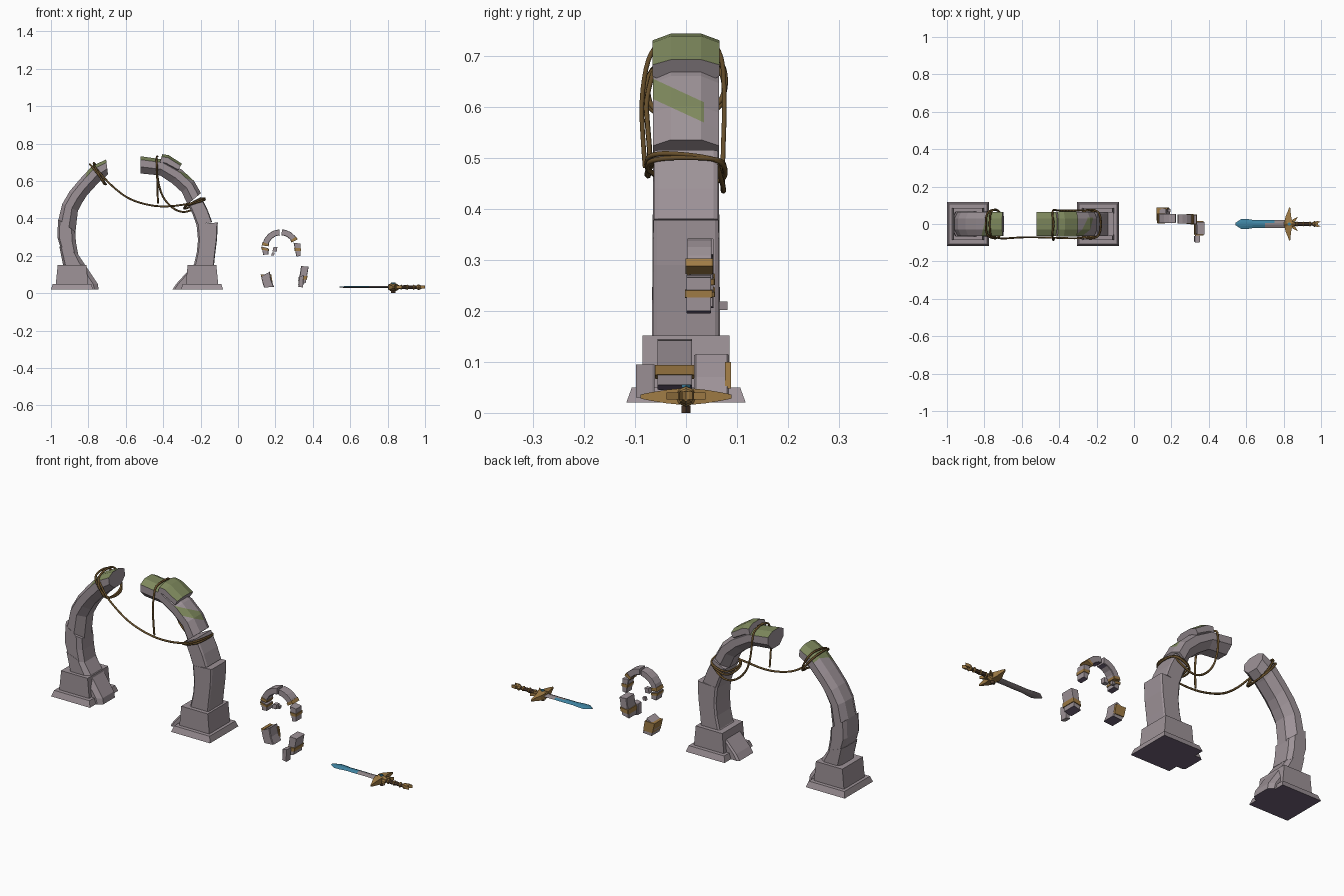
import bpy, bmesh, math
from mathutils import Vector

if "Cube" in bpy.data.objects:
    bpy.data.objects.remove(bpy.data.objects["Cube"])


def material(name, *rgb):
    m = bpy.data.materials.new(name)
    m.use_nodes = True
    m.diffuse_color = (*rgb, 1)
    m.node_tree.nodes["Principled BSDF"].inputs["Base Color"].default_value = (*rgb, 1)
    return m


STONE = material("stone", .34, .29, .313)
DARK = material("dark_stone", .16, .12, .19)
MOSS = material("moss", .21, .25, .11)
VINE = material("vine", .135, .078, .024)
BRASS = material("brass", .35, .2, .06)
STEEL = material("steel", .28, .24, .25)
BLUE = material("blue_glow", .05, .23, .36)
LEATHER = material("leather", .08, .045, .025)


def underside(c, n):
    return n.z < -.85


def loft(name, rings, *mats, cuts=(), rule=None):
    """Skin a list of rings; cut planes and a face rule give a second colour."""
    bm = bmesh.new()
    vs = [[bm.verts.new(p) for p in r] for r in rings]
    n = len(vs[0])
    for a, b in zip(vs, vs[1:]):
        for k in range(n):
            bm.faces.new((a[k], a[(k + 1) % n], b[(k + 1) % n], b[k]))
    bm.faces.new(vs[0])
    bm.faces.new(vs[-1])
    bmesh.ops.recalc_face_normals(bm, faces=bm.faces)
    for co, no in cuts:
        bmesh.ops.bisect_plane(bm, geom=bm.verts[:] + bm.edges[:] + bm.faces[:],
                               plane_co=co, plane_no=no)
    bm.normal_update()
    if rule:
        for f in bm.faces:
            f.material_index = int(rule(f.calc_center_median(), f.normal))
    me = bpy.data.meshes.new(name)
    bm.to_mesh(me)
    bm.free()
    for m in mats:
        me.materials.append(m)
    bpy.context.collection.objects.link(bpy.data.objects.new(name, me))


def section(st, w, y, ch):
    """Chamfered voussoir section between an outer and an inner point."""
    ox, oz, ix, iz = st
    half = [(0, ch - 1), (ch * .36, -1), (1 - ch * .7, -1), (1, ch - 1)]
    full = half + [(t, -s) for t, s in reversed(half)]
    return [(ox + (ix - ox) * t, y + s * w, oz + (iz - oz) * t) for t, s in full]


def stones(name, sts, *mats, w=.065, y=0, ch=.55, **kw):
    loft(name, [section(s, w, y, ch) for s in sts], *(mats or (STONE,)), **kw)


def rect(x0, x1, y0, y1, z):
    return [(x0, y0, z), (x1, y0, z), (x1, y1, z), (x0, y1, z)]


def rope(name, pts, cyclic=False, radius=.0052):
    cu = bpy.data.curves.new(name, "CURVE")
    cu.dimensions = "3D"
    cu.bevel_depth, cu.bevel_resolution, cu.resolution_u = radius, 1, 4
    sp = cu.splines.new("NURBS")
    sp.points.add(len(pts) - 1)
    for p, q in zip(sp.points, pts):
        p.co = (*q, 1)
    sp.order_u, sp.use_cyclic_u, sp.use_endpoint_u = 3, cyclic, not cyclic
    cu.materials.append(VINE)
    ob = bpy.data.objects.new(name, cu)
    bpy.context.collection.objects.link(ob)
    bpy.ops.object.select_all(action="DESELECT")
    ob.select_set(True)
    bpy.context.view_layer.objects.active = ob
    bpy.ops.object.convert(target="MESH")


# Plinths
for side, x0, x1 in (("right", -1, -.775), ("left", -.305, -.08)):
    loft(side + "_plinth_plate", [rect(x0, x1, -.117, .117, .02),
                                  rect(x0 + .01, x1 - .01, -.106, .106, .05)],
         STONE, DARK, rule=underside)
    loft(side + "_plinth_block", [rect(x0 + .026, x1 - .026, -.086, .086, .05),
                                  rect(x0 + .036, x1 - .036, -.085, .085, .152)], STONE)

# Right half of the broken arch
stones("right_arch_top", [
    (-.705, .715, -.695, .635), (-.78, .68, -.743, .594), (-.845, .61, -.807, .524),
    (-.9, .545, -.832, .485), (-.94, .476, -.856, .44), (-.962, .385, -.87, .32)],
    STONE, MOSS, cuts=[((-.8, 0, 0), (1, -.25, 0))],
    rule=lambda c, n: n.z > .45 and n.x < .3 and c.x - .25 * c.y > -.8)
stones("right_arch_middle", [
    (-.962, .395, -.871, .33), (-.966, .3, -.866, .27), (-.945, .23, -.855, .21)],
    w=.066, ch=.3)
stones("right_arch_foot", [
    (-.955, .25, -.86, .215), (-.935, .15, -.82, .155), (-.87, .05, -.75, .05),
    (-.85, .02, -.745, .02)], STONE, DARK, w=.067, ch=.3, rule=underside)

# Left half of the broken arch, with a diagonal moss streak on its back
lean = Vector((0, .42, .91))
stones("left_arch_top", [
    (-.52, .732, -.52, .64), (-.4, .715, -.417, .63), (-.3, .66, -.353, .588),
    (-.235, .6, -.3, .54), (-.198, .535, -.27, .475)],
    STONE, MOSS, cuts=[(lean * .53, lean), (lean * .566, lean), ((0, .035, 0), (0, 1, 0))],
    rule=lambda c, n: (n.z > .5 and c.x < -.4) or
    (n.x > .3 and n.z > .2 and c.y < .035 and .53 < c.dot(lean) < .566))
stones("left_arch_capstone", [
    (-.405, .743, -.425, .675), (-.37, .738, -.395, .67), (-.3, .692, -.33, .64)],
    STONE, MOSS, w=.066, rule=lambda c, n: n.z > .5)
stones("left_arch_middle", [
    (-.197, .515, -.268, .478), (-.16, .44, -.242, .42), (-.138, .38, -.222, .365)],
    w=.063, ch=.15)
stones("left_arch_leg", [
    (-.108, .378, -.222, .37), (-.112, .29, -.214, .285), (-.123, .2, -.22, .22),
    (-.128, .15, -.235, .155), (-.2, .05, -.33, .05), (-.22, .02, -.35, .02)],
    STONE, DARK, w=.064, ch=.12, rule=underside)


# Vines
def ring(name, c, d, w=.076, skew=0):
    pts = []
    for k in range(16):
        a = math.tau * k / 16
        u, v = (math.copysign(abs(q) ** .7, q) for q in (math.cos(a), math.sin(a)))
        pts.append((c[0] + d[0] * u, w * v, c[1] + d[1] * u + skew * v))
    rope(name, pts, True)


ring("right_vine_loop_a", (-.749, .636), (-.044, .055))
ring("right_vine_loop_b", (-.742, .64), (-.03, .056), .078, .01)
ring("left_vine_loop_a", (-.23, .482), (.054, .018))
ring("left_vine_loop_b", (-.233, .48), (.056, .026), .078, -.008)
rope("hanging_vine_swag", [
    (-.77, -.06, .68), (-.72, -.08, .62), (-.66, -.075, .56), (-.58, -.07, .5),
    (-.47, -.072, .468), (-.38, -.075, .462), (-.28, -.078, .474), (-.19, -.06, .492)])
top = [(-.43, .02, .732), (-.435, -.035, .732), (-.435, -.072, .71)]
rope("front_hanging_vine", top + [(-.432, -.088, .62), (-.43, -.085, .54), (-.428, -.08, .48)])
rope("back_hanging_vine", [(x, -y, z) for x, y, z in top] + [
    (-.43, .076, .6), (-.4, .072, .5), (-.32, .072, .43), (-.24, .075, .44), (-.19, .06, .49)])


# Small ruined arch: stones with brass straps
def strapped(name, sts, y, w, t0, t1):
    stones(name, sts, STONE, DARK, w=w, y=y, ch=.1, rule=underside)
    band = []
    for t in (t0, t1):
        ox, oz, ix, iz = (p + (q - p) * t for p, q in zip(sts[-2], sts[-1]))
        gx, gz = (ox - ix) * .08, (oz - iz) * .08
        band.append((ox + gx, oz + gz, ix - gx, iz - gz))
    stones(name + "_strap", band, BRASS, w=w * 1.13, y=y, ch=.1)


def arc(a0, a1, n=4):
    out = []
    for k in range(n + 1):
        a = math.radians(a0 + (a1 - a0) * k / n)
        c, s = math.cos(a), math.sin(a)
        out.append((.228 + .1 * c, .242 + .1 * s, .228 + .068 * c, .242 + .068 * s))
    return out


strapped("small_arch_right_crown", arc(94, 172), .03, .024, .5, 1.02)
strapped("small_arch_left_crown", arc(86, 27), .026, .024, .35, 1.03)
strapped("small_arch_right_stone", [(.126, .25, .162, .24), (.135, .205, .163, .208)],
         .03, .024, .1, .4)
strapped("small_arch_left_stone", [(.335, .265, .297, .27), (.335, .2, .312, .195)],
         .025, .024, .38, .6)
strapped("small_left_foot", [(.378, .142, .337, .145), (.362, .055, .322, .045)],
         -.022, .034, .56, .78)
stones("small_right_foot", [(.125, .09, .17, .115), (.13, .06, .178, .07),
                            (.14, .03, .193, .034)],
       STONE, DARK, w=.034, y=.05, ch=.1, rule=underside)
for side, x0, x1, y0 in (("side", .121, .137, .018), ("back", .124, .178, .076)):
    loft("small_right_foot_%s_strap" % side, [
        rect(x0 + .012, x1 + .008, y0, .088, .048), rect(x0, x1, y0, .088, .1)], BRASS)
stones("small_loose_stone", [(.352, .095, .325, .09), (.348, .03, .322, .035)],
       w=.018, y=-.08, ch=.2)
for nm, x, y, z, r in (("chip_a", .195, .03, .235, .012), ("chip_b", .185, .073, .21, .008)):
    loft("stone_" + nm, [rect(x - r, x + r, y - r, y + r, z - r),
                         rect(x - r * .4, x + r * 1.3, y - r, y + r, z + r)], STONE)


# Sword lying flat: blade, guard, grip and forked pommel
def diamond(x, w, h, z=.033):
    return [(x, -w, z), (x, -w * .3, z + h), (x, w * .3, z + h),
            (x, w, z), (x, w * .3, z - h), (x, -w * .3, z - h)]


loft("sword_blade", [diamond(x, w, h) for x, w, h in (
    (.543, .006, .002), (.575, .028, .005), (.61, .026, .006), (.64, .021, .006),
    (.7, .022, .006), (.75, .021, .006), (.82, .023, .006))], STEEL, BLUE,
    rule=lambda c, n: n.z > 0 and (c.x < .7 or (c.x < .77 and c.y > .005)))


def tube(name, profile, mat, n=8, z=.032):
    loft(name, [[(x, r * math.cos(math.tau * k / n), z + r * math.sin(math.tau * k / n))
                 for k in range(n)] for x, r in profile], mat)


def prism(name, outline, z0, z1, mat):
    loft(name, [[(x, y, z) for x, y in outline] for z in (z0, z1)], mat)


tube("sword_grip", [(.84, .009), (.9, .011), (.97, .008)], LEATHER)
tube("sword_hub", [(.803, .012), (.815, .02), (.845, .02), (.862, .01)], BRASS)
for k, x in enumerate((.872, .905, .94)):
    tube("grip_ring_%d" % k, [(x - .006, .009), (x, .014), (x + .006, .009)], BRASS)
tube("pommel_collar", [(.955, .009), (.965, .016), (.98, .009)], BRASS)
for side, s in (("left", 1), ("right", -1)):
    # Guard wings taper in width and height towards the tip
    loft(side + "_guard_wing", [
        [(x - a, s * y, .032 - h), (x + a, s * y, .032 - h),
         (x + a, s * y, .032 + h), (x - a, s * y, .032 + h)]
        for x, y, a, h in ((.825, .01, .021, .016), (.825, .04, .015, .013),
                           (.83, .07, .007, .008), (.832, .089, .003, .004))], BRASS)
    prism(side + "_guard_horn", [(.84, s * .01), (.848, s * .025), (.876, s * .038),
          (.862, s * .013)], .026, .04, BRASS)
    prism(side + "_pommel_prong", [(.968, 0), (.975, s * .016), (1, s * .013),
          (.986, s * .006), (.982, 0)], .026, .042, BRASS)
for nm, z0, z1, mat in (("upper", .05, .056, BLUE), ("lower", 0, .014, LEATHER)):
    prism(nm + "_guard_gem", [(.818, 0), (.83, .009), (.842, 0), (.83, -.009)], z0, z1, mat)
